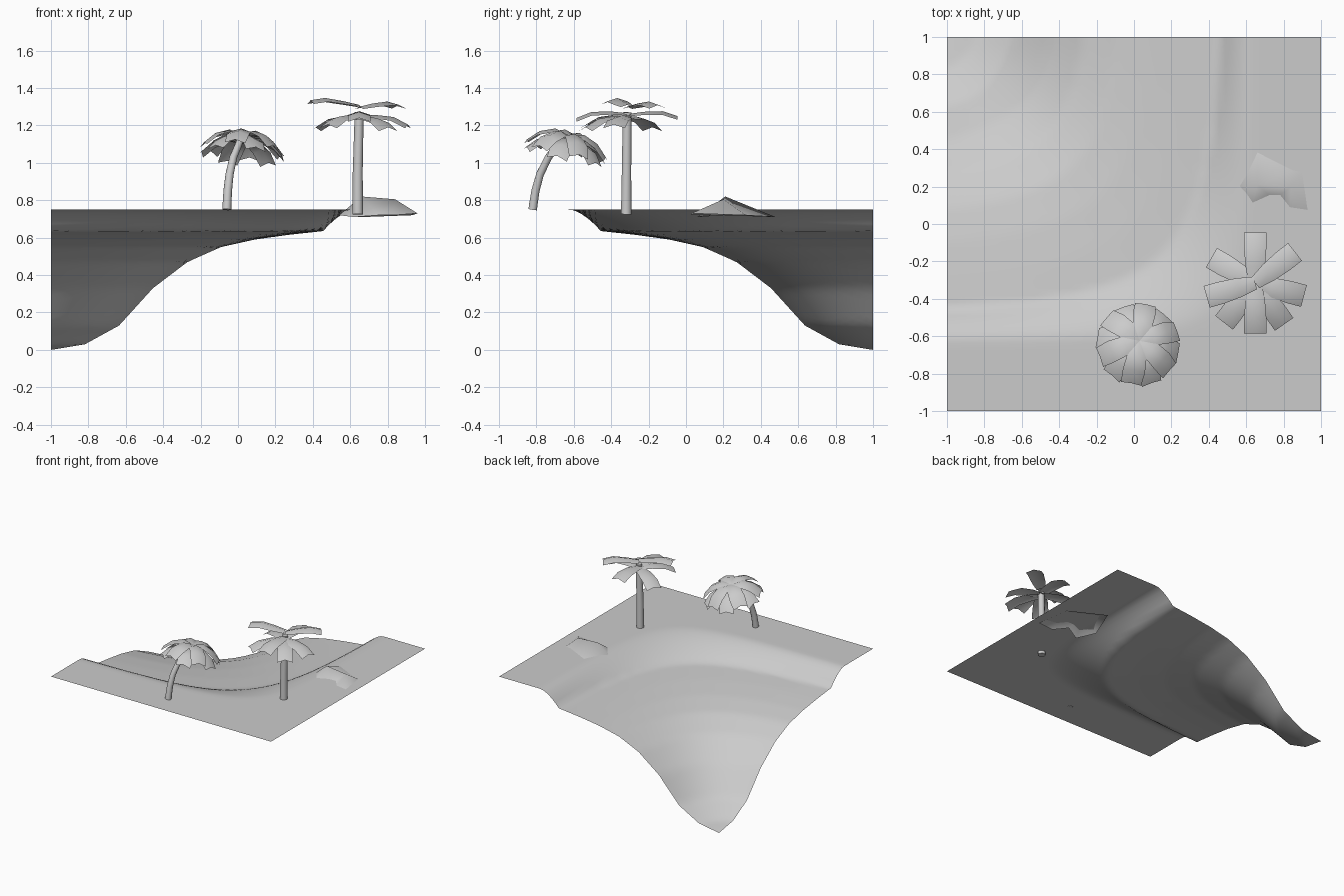
import bpy, math
from mathutils import Vector, Matrix

if "Cube" in bpy.data.objects:
    bpy.data.objects.remove(bpy.data.objects["Cube"])


def make(name, verts, faces, angle=30):
    me = bpy.data.meshes.new(name)
    me.from_pydata([tuple(v) for v in verts], [], faces)
    me.update()
    ob = bpy.data.objects.new(name, me)
    bpy.context.collection.objects.link(ob)
    bpy.ops.object.select_all(action='DESELECT')
    ob.select_set(True)
    bpy.context.view_layer.objects.active = ob
    bpy.ops.object.shade_smooth_by_angle(angle=math.radians(angle))
    return ob


# Terrain: flat plateau, a low bank widening at its bend, then a slope to the back left corner
PROFILE = [(-.4545, .635), (-.27, .615), (-.09, .59), (.09, .55), (.27, .47),
           (.4545, .33), (.636, .13), (.818, .03), (1, 0)]


def level(x, y, k):
    # rounded L-shaped contours, labelled by where they meet the sheet's edges
    s = math.exp(k * x) + math.exp(-k * y) - math.exp(-k)
    return max(-2, min(1, -math.log(s) / k))


def height(x, y):
    m = level(x, y, 2.2)
    if m < -.4545:
        inside, outside = -.4545 - m, level(x, y, 4) + .62
        if outside <= 0:
            return .75
        t = inside / (inside + outside)
        return .635 + .115 * (1 - (1 - t) ** 1.6)
    w = max(0, min(1, m + .3))
    m = m * (1 - w) + level(x, y, 3.5) * w
    for (a, za), (b, zb) in zip(PROFILE, PROFILE[1:]):
        if m <= b:
            return za + (zb - za) * (m - a) / (b - a)
    return 0


N = 55
verts = []
for j in range(N + 1):
    for i in range(N + 1):
        x, y = -1 + 2 * i / N, -1 + 2 * j / N
        verts.append((x, y, height(x, y)))
faces = [(j * (N + 1) + i, j * (N + 1) + i + 1, (j + 1) * (N + 1) + i + 1, (j + 1) * (N + 1) + i)
         for j in range(N) for i in range(N)]
make("terrain", verts, faces, 60)


# Trunks: tapered tubes along a short path
def trunk(name, path, r0, r1, sides=10):
    verts, faces = [], []
    n = len(path)
    for i, p in enumerate(path):
        d = Vector(path[min(i + 1, n - 1)]) - Vector(path[max(i - 1, 0)])
        q = Vector((0, 0, 1)).rotation_difference(d)
        r = r0 + (r1 - r0) * i / (n - 1)
        for s in range(sides):
            a = math.tau * s / sides
            verts.append(Vector(p) + q @ Vector((r * math.cos(a), r * math.sin(a), 0)))
    for i in range(n - 1):
        for s in range(sides):
            t = (s + 1) % sides
            faces.append((i * sides + s, i * sides + t, (i + 1) * sides + t, (i + 1) * sides + s))
    faces.append(tuple(range((n - 1) * sides, n * sides)))
    faces.append(tuple(reversed(range(sides))))
    make(name, verts, faces, 50)


# Leaves: blunt strips with a raised midrib; path holds (radius, z, half width)
def crown(name, leaves, centre, tilt=Matrix.Identity(3), sag=.02):
    verts, faces = [], []
    for deg, path in leaves:
        rot = Matrix.Rotation(math.radians(deg), 3, 'Z')
        b = len(verts)
        for r, z, w in path:
            for side in (-1, 0, 1):
                p = Vector((r, side * w, z - abs(side) * sag * w / .06))
                verts.append(Vector(centre) + tilt @ (rot @ p))
        for i in range(len(path) - 1):
            for s in range(2):
                q = b + i * 3 + s
                faces.append((q, q + 3, q + 4, q + 1))
    make(name, verts, faces, 40)


# Tall straight palm: (direction, root height, tip height) per leaf
trunk("tall_palm_trunk", [(.64, -.32, .725), (.64, -.318, .95), (.648, -.315, 1.27)], .029, .024)
tips = [(90, 1.26, 1.25), (38, 1.30, 1.31), (150, 1.245, 1.19), (196, 1.31, 1.335),
        (232, 1.25, 1.205), (270, 1.265, 1.24), (305, 1.245, 1.19), (345, 1.25, 1.205)]
leaves = []
for deg, root, tip in tips:
    leaves.append((deg, [(0, root, .035), (.09, root + (tip - root) * .2 + .015, .052),
                         (.19, root + (tip - root) * .6 + .022, .06), (.27, tip, .06)]))
crown("tall_palm_leaves", leaves, (.648, -.315, 0))

# Short bent palm with a drooping, tilted crown
trunk("bent_palm_trunk", [(-.06, -.82, .75), (-.055, -.805, .85), (-.045, -.78, .94),
                          (-.025, -.735, 1.03), (0, -.69, 1.09), (.015, -.66, 1.13)], .024, .018)
upper = [(0, .0, .03), (.08, .022, .052), (.16, -.01, .06), (.22, -.07, .055)]
lower = [(r, z - .03, w) for r, z, w in upper]
leaves = [(20 + 60 * i, upper) for i in range(6)] + [(50 + 60 * i, lower) for i in range(6)]
tilt = Matrix.Rotation(math.radians(-12), 3, 'X') @ Matrix.Rotation(math.radians(5), 3, 'Y')
crown("bent_palm_leaves", leaves, (.03, -.625, 1.145), tilt)

# Faceted rock half sunk in the plateau, open underneath
rock = [(.54, .20, .72), (.66, .48, .71), (.93, .32, .72), (.96, .03, .73),
        (.83, .03, .72), (.75, .13, .72), (.62, .06, .71),
        (.66, .21, .82), (.84, .20, .805)]
make("rock", rock, [(1, 0, 7), (2, 1, 7), (2, 7, 8), (3, 2, 8), (4, 3, 8),
                    (5, 4, 8), (5, 8, 7), (6, 5, 7), (0, 6, 7)], 60)
